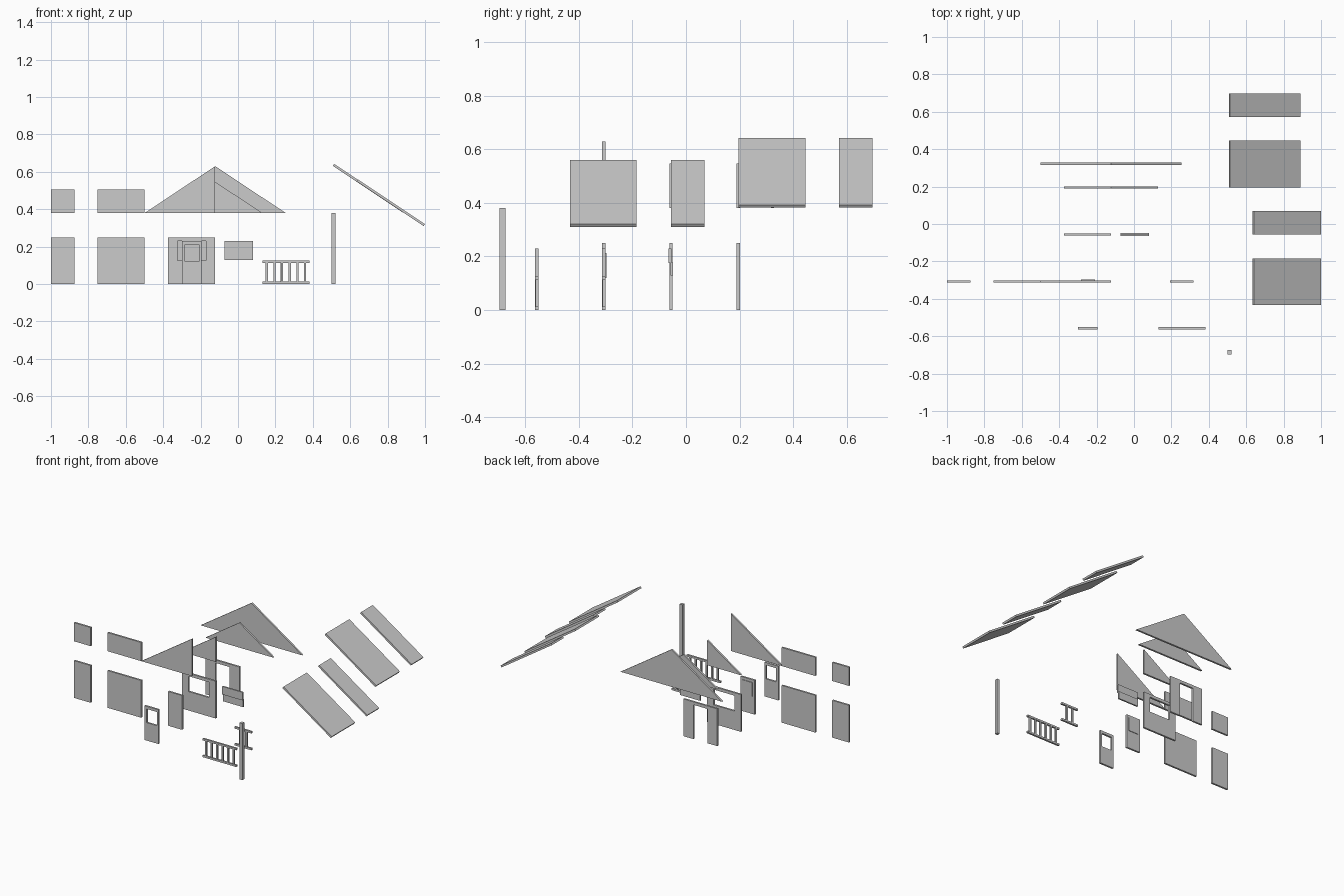
import bpy, math

if "Cube" in bpy.data.objects:
    bpy.data.objects.remove(bpy.data.objects["Cube"])

T = 0.0125                      # common board thickness
Y_DOOR, Y_MID, Y_WIN, Y_BACK, Y_GABLE = -0.557, -0.307, -0.056, 0.195, 0.323


def slab(name, outline, y, t=T):
    """Extrude an x-z outline to thickness t, centred on y."""
    n = len(outline)
    verts = [(x, y - t / 2, z) for x, z in outline] + [(x, y + t / 2, z) for x, z in outline]
    faces = [list(range(n)), list(range(2 * n - 1, n - 1, -1))]
    faces += [[(i + 1) % n, i, i + n, (i + 1) % n + n] for i in range(n)]
    me = bpy.data.meshes.new(name)
    me.from_pydata(verts, [], faces)
    me.update()
    ob = bpy.data.objects.new(name, me)
    bpy.context.collection.objects.link(ob)
    return ob


def board(name, x0, x1, z0, z1, y, t=T):
    return slab(name, [(x0, z0), (x1, z0), (x1, z1), (x0, z1)], y, t)


def framed(name, x0, x1, z0, z1, y, hole):
    """Board with a rectangular opening, as one ring-shaped mesh."""
    hx0, hx1, hz0, hz1 = hole
    outer = [(x0, z0), (x1, z0), (x1, z1), (x0, z1)]
    inner = [(hx0, hz0), (hx1, hz0), (hx1, hz1), (hx0, hz1)]
    verts = [(x, y + s * T / 2, z) for s in (-1, 1) for x, z in outer + inner]
    faces = []
    for i in range(4):
        j = (i + 1) % 4
        faces += [(i, j, j + 4, i + 4), (j + 8, i + 8, i + 12, j + 12),
                  (j, i, i + 8, j + 8), (i + 4, j + 4, j + 12, i + 12)]
    me = bpy.data.meshes.new(name)
    me.from_pydata(verts, [], faces)
    me.update()
    ob = bpy.data.objects.new(name, me)
    bpy.context.collection.objects.link(ob)
    return ob


# Plain wall panels, full height and half height
for tag, x0, x1 in (("narrow", -1.0, -0.875), ("wide", -0.75, -0.5)):
    board(f"{tag}_wall", x0, x1, 0, 0.25, Y_MID)
    board(f"{tag}_half_wall", x0, x1, 0.38, 0.505, Y_MID)

# Wall with window opening and wall with doorway
framed("window_wall", -0.373, -0.122, 0, 0.25, Y_WIN, (-0.324, -0.17, 0.127, 0.23))
slab("doorway_wall", [(-0.373, 0), (-0.3, 0), (-0.3, 0.23), (-0.195, 0.23),
                      (-0.195, 0), (-0.122, 0), (-0.122, 0.25), (-0.373, 0.25)], Y_BACK)

# Doors: one with an open light, one with a raised panel behind
light = (-0.284, -0.209, 0.12, 0.212)
framed("open_light_door", -0.3, -0.196, 0, 0.23, Y_DOOR, light)
board("panel_door", -0.3, -0.196, 0, 0.23, Y_MID)
board("door_panel", *light, Y_MID + 0.005, 0.010)

# Sash window: upper sash forward, lower sash back
board("upper_sash", -0.072, 0.079, 0.176, 0.23, Y_WIN - 0.004, 0.010)
board("lower_sash", -0.072, 0.079, 0.128, 0.178, Y_WIN + 0.003, 0.010)

# Gables: whole triangles at the back, left halves at the front
APEX, BASE = -0.122, 0.38
for tag, w, h, y_whole, y_half in (("large", 0.377, 0.25, Y_GABLE, Y_MID),
                                   ("small", 0.251, 0.167, Y_BACK, Y_WIN)):
    slab(f"{tag}_gable", [(APEX - w, BASE), (APEX + w, BASE), (APEX, BASE + h)], y_whole)
    slab(f"{tag}_half_gable", [(APEX - w, BASE), (APEX, BASE), (APEX, BASE + h)], y_half)


# Railings: two rails joined by balusters
def railing(name, x0, x1, y, balusters):
    board(f"{name}_bottom_rail", x0, x1, 0, T, y)
    board(f"{name}_top_rail", x0, x1, 0.125 - T, 0.125, y)
    for i, x in enumerate(balusters):
        board(f"{name}_baluster_{i + 1}", x - 0.006, x + 0.006, T, 0.125 - T, y, 0.011)


mid = 0.256
railing("long_railing", mid - 0.125, mid + 0.125, Y_DOOR, [mid + 0.041 * (i - 2.5) for i in range(6)])
railing("short_railing", mid - 0.063, mid + 0.063, Y_MID, [mid - 0.0225, mid + 0.0225])

# Porch post
board("post", 0.5, 0.52, 0, 0.38, -0.686, 0.022)

# Sloping roof panels, all on the same pitch
pitch = math.atan2(2, 3)
c, s = math.cos(pitch), math.sin(pitch)


def roof(name, x, z, length, y0, y1):
    """(x, z) is the lower edge of the top end."""
    a, b = (x + T * s, z + T * c), (x, z)
    d = (length * c, -length * s)
    slab(name, [b, (b[0] + d[0], b[1] + d[1]), (a[0] + d[0], a[1] + d[1]), a],
         (y0 + y1) / 2, y1 - y0)


roof("long_roof_narrow", 0.507, 0.632, 0.451, 0.572, 0.697)
roof("long_roof_wide", 0.507, 0.632, 0.451, 0.196, 0.447)
roof("short_roof_narrow", 0.634, 0.549, 0.431, -0.056, 0.069)
roof("short_roof_wide", 0.634, 0.549, 0.431, -0.434, -0.184)
